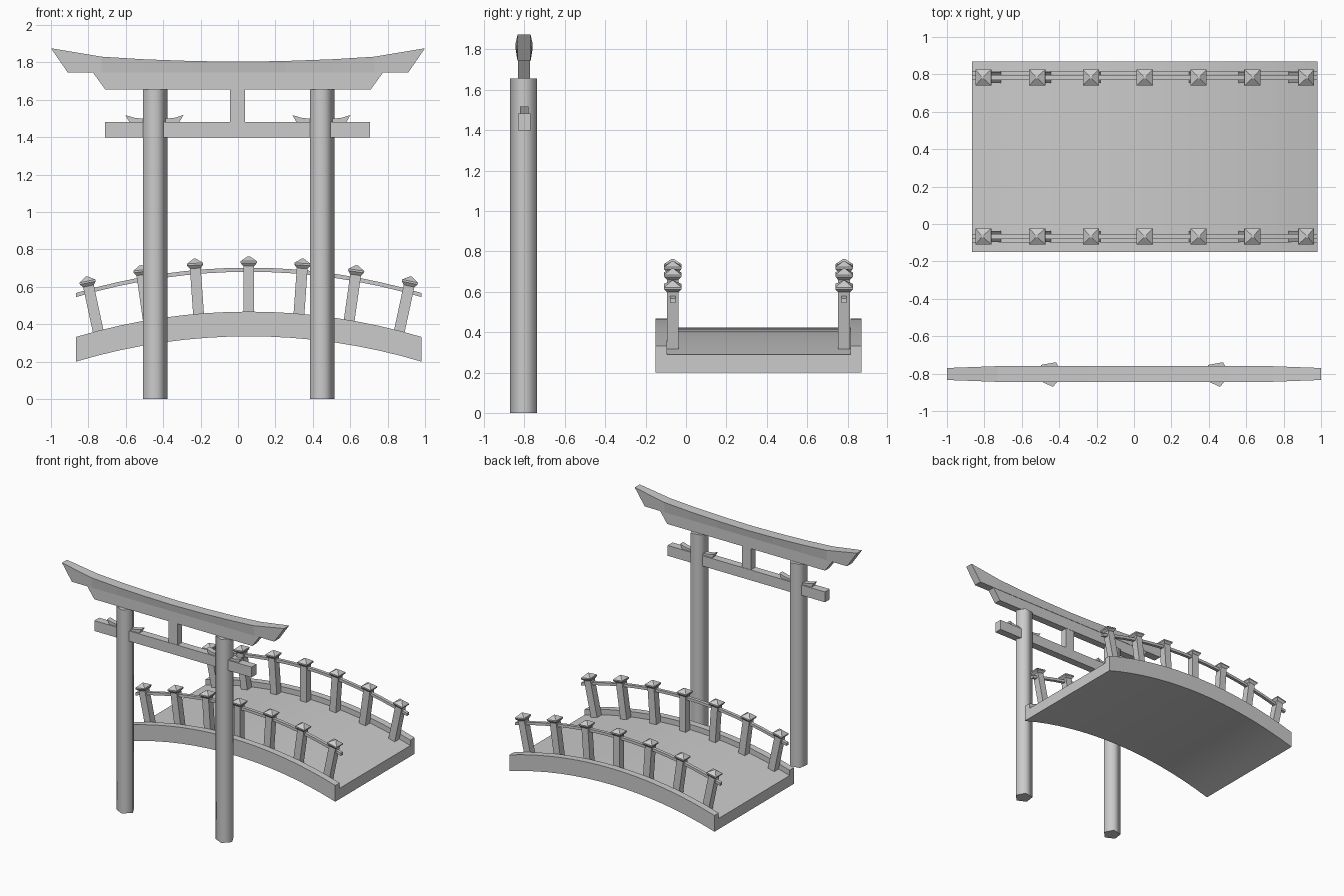
import bpy, bmesh, math
from mathutils import Matrix

cube = bpy.data.objects.get("Cube")
if cube:
    bpy.data.objects.remove(cube)

stone = bpy.data.materials.new("plain_grey")
stone.use_nodes = True
GREY = (0.6, 0.6, 0.6, 1)
stone.diffuse_color = GREY
stone.node_tree.nodes["Principled BSDF"].inputs["Base Color"].default_value = GREY


def finish(name, bm, smooth_angle=None):
    bmesh.ops.recalc_face_normals(bm, faces=bm.faces)
    mesh = bpy.data.meshes.new(name)
    bm.to_mesh(mesh)
    bm.free()
    mesh.materials.append(stone)
    obj = bpy.data.objects.new(name, mesh)
    bpy.context.collection.objects.link(obj)
    if smooth_angle:
        bpy.ops.object.select_all(action='DESELECT')
        obj.select_set(True)
        bpy.context.view_layer.objects.active = obj
        bpy.ops.object.shade_smooth_by_angle(angle=math.radians(smooth_angle))
    return obj


def loft(name, rings, smooth_angle=None):
    """Join matching rings of points into a closed solid."""
    bm = bmesh.new()
    loops = [[bm.verts.new(p) for p in ring] for ring in rings]
    n = len(loops[0])
    for a, b in zip(loops, loops[1:]):
        for i in range(n):
            j = (i + 1) % n
            bm.faces.new((a[i], a[j], b[j], b[i]))
    bm.faces.new(loops[0])
    bm.faces.new(loops[-1])
    return finish(name, bm, smooth_angle)


def slab(name, outline, y, half):
    """Extrude an x-z outline along y."""
    return loft(name, [[(x, y + s * half, z) for x, z in outline] for s in (-1, 1)])


def box(name, x0, x1, z0, z1, y, half):
    return slab(name, [(x0, z0), (x1, z0), (x1, z1), (x0, z1)], y, half)


# Gate: five-sided pillars with upturned wedges
GATE_Y = -0.802
for side, cx in (("right", -0.447), ("left", 0.446)):
    angles = [math.radians(-80 + 72 * i) for i in range(5)]
    loft(side + "_pillar",
         [[(cx + 0.07 * math.cos(a), GATE_Y + 0.07 * math.sin(a), z) for a in angles]
          for z in (0, 1.655)], 80)
    half_top = [(0.155, 1.518), (0.11, 1.504), (0.06, 1.498)]
    outline = [(cx - 0.135, 1.482), (cx + 0.135, 1.482)]
    outline += [(cx + x, z) for x, z in half_top]
    outline += [(cx - x, z) for x, z in reversed(half_top)]
    slab(side + "_wedge", outline, GATE_Y, 0.021)

# Gate: tie beam, strut and lower lintel
box("tie_beam", -0.71, 0.705, 1.398, 1.482, GATE_Y, 0.031)
box("centre_strut", -0.042, 0.038, 1.482, 1.655, GATE_Y, 0.028)
slab("lower_lintel", [(-0.71, 1.655), (0.71, 1.655), (0.775, 1.745), (-0.775, 1.745)],
     GATE_Y, 0.03)

# Gate: curved top lintel, narrowing toward its raised tips
half_stations = [(1.0, 1.875, 0.91, 0.032), (0.73, 1.83, 0.73, 0.042),
                 (0.5, 1.816, 0.5, 0.042), (0.25, 1.807, 0.25, 0.042)]
stations = [(-t, z, -b, w) for t, z, b, w in half_stations]
stations += [(0, 1.803, 0, 0.042)] + list(reversed(half_stations))
loft("top_lintel",
     [[(b, GATE_Y - 0.033, 1.745), (b, GATE_Y + 0.033, 1.745),
       (t, GATE_Y + w, z), (t, GATE_Y - w, z)] for t, z, b, w in stations])

# Bridge: arched deck with raised curbs
MID_X, HALF_LEN, RADIUS, SEGMENTS = 0.0575, 0.9225, 3.22, 16
Y0, Y1, CURB = -0.15, 0.87, 0.055


def arc(dx):
    return math.sqrt(RADIUS ** 2 - dx ** 2) - RADIUS


def arched(name, section):
    rings = []
    for i in range(SEGMENTS + 1):
        dx = HALF_LEN * (2 * i / SEGMENTS - 1)
        rings.append([(MID_X + dx, y, z + arc(dx)) for y, z in section])
    return loft(name, rings, 30)


arched("bridge_deck", [(Y0, 0.335), (Y1, 0.335), (Y1, 0.467), (Y1 - CURB, 0.467),
                       (Y1 - CURB, 0.423), (Y0 + CURB, 0.423),
                       (Y0 + CURB, 0.467), (Y0, 0.467)])

# Bridge: handrails and leaning capped posts
post_profile = [(0, 0.029), (0.295, 0.029), (0.312, 0.043), (0.322, 0.043), (0.347, 0.006)]
for side, y in (("front", -0.066), ("back", 0.783)):
    arched(side + "_handrail", [(y - 0.013, 0.68), (y + 0.013, 0.68),
                                (y + 0.013, 0.702), (y - 0.013, 0.702)])
    for i in range(-3, 4):
        dx = 0.265 * i
        post = loft(f"{side}_post_{i + 4}",
                    [[(-w, -w, z), (w, -w, z), (w, w, z), (-w, w, z)]
                     for z, w in post_profile])
        lean = Matrix.Rotation(0.85 * math.asin(dx / RADIUS), 4, 'Y')
        post.data.transform(Matrix.Translation((MID_X + dx, y, 0.415 + arc(dx))) @ lean)
